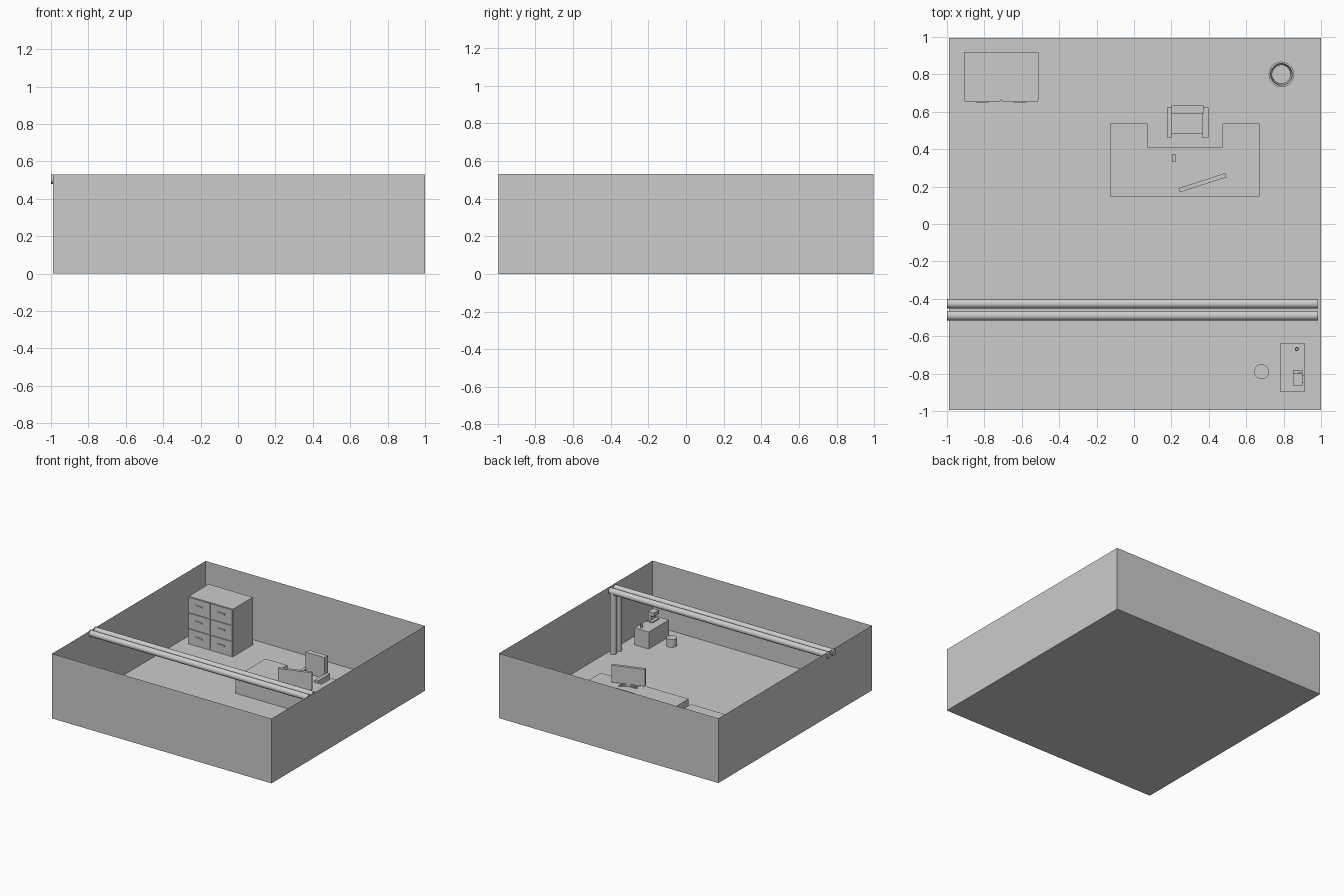
import bpy, bmesh, math
from mathutils import Matrix, Vector

if "Cube" in bpy.data.objects:
    bpy.data.objects.remove(bpy.data.objects["Cube"])


def mesh_object(name, bm, smooth=False):
    bmesh.ops.recalc_face_normals(bm, faces=bm.faces)
    me = bpy.data.meshes.new(name)
    bm.to_mesh(me)
    bm.free()
    ob = bpy.data.objects.new(name, me)
    bpy.context.collection.objects.link(ob)
    if smooth:
        bpy.ops.object.select_all(action='DESELECT')
        ob.select_set(True)
        bpy.context.view_layer.objects.active = ob
        bpy.ops.object.shade_smooth_by_angle()
    return ob


def box(name, x0, x1, y0, y1, z0, z1, turn=0):
    size = Matrix.Diagonal((x1 - x0, y1 - y0, z1 - z0, 1))
    centre = Matrix.Translation(((x0 + x1) / 2, (y0 + y1) / 2, (z0 + z1) / 2))
    bm = bmesh.new()
    bmesh.ops.create_cube(bm, size=1, matrix=centre @ Matrix.Rotation(turn, 4, 'Z') @ size)
    return mesh_object(name, bm)


def rod(name, a, b, r, sides=32):
    a, b = Vector(a), Vector(b)
    d = b - a
    bm = bmesh.new()
    bmesh.ops.create_cone(bm, cap_ends=True, segments=sides, radius1=r, radius2=r, depth=d.length,
                          matrix=Matrix.Translation((a + b) / 2) @ d.to_track_quat('Z', 'Y').to_matrix().to_4x4())
    return mesh_object(name, bm, True)


def lathe(name, x, y, z, profile, sides=32):
    bm = bmesh.new()
    vs = [bm.verts.new((r, 0, h)) for r, h in profile]
    es = [bm.edges.new(p) for p in zip(vs, vs[1:])]
    bmesh.ops.spin(bm, geom=vs + es, cent=(0, 0, 0), axis=(0, 0, 1), angle=math.tau, steps=sides)
    bmesh.ops.remove_doubles(bm, verts=bm.verts, dist=1e-5)
    bmesh.ops.translate(bm, verts=bm.verts, vec=(x, y, z))
    return mesh_object(name, bm, True)


def prism(name, pts, z0, z1):
    bm = bmesh.new()
    face = bm.faces.new([bm.verts.new((x, y, z0)) for x, y in pts])
    if z1 > z0:
        top = bmesh.ops.extrude_face_region(bm, geom=[face], use_keep_orig=True)['geom']
        bmesh.ops.translate(bm, verts=[v for v in top if isinstance(v, bmesh.types.BMVert)],
                            vec=(0, 0, z1 - z0))
    return mesh_object(name, bm)


# Room shell: floor and four thin walls, open above
room = box("room_shell", -0.99, 1.0, -0.995, 0.995, 0, 0.53)
bm = bmesh.new()
bm.from_mesh(room.data)
bmesh.ops.delete(bm, geom=[f for f in bm.faces if f.calc_center_median().z > 0.5], context='FACES_ONLY')
bm.to_mesh(room.data)
bm.free()

# Rug
prism("rug", [(-0.435, -0.545), (0.6, -0.545), (0.6, 0.03), (-0.435, 0.03)], 0.002, 0.002)

# Overhead pipes with drops to the floor
for i, y in enumerate((-0.426, -0.49)):
    rod(f"overhead_pipe_{i}", (-1, y, 0.505), (0.985, y, 0.505), 0.025)
    rod(f"drop_pipe_{i}", (0.955, y, 0), (0.955, y, 0.505), 0.025)

# Drawer cabinet
box("cabinet_body", -0.91, -0.51, 0.662, 0.92, 0, 0.39)
for c in range(2):
    for r in range(3):
        x, z = -0.91 + 0.2 * c, 0.13 * r
        box(f"drawer_front_{c}{r}", x + 0.003, x + 0.197, 0.654, 0.662, z + 0.004, z + 0.126)
        hx = x + 0.1
        box(f"drawer_handle_{c}{r}", hx - 0.032, hx + 0.032, 0.647, 0.655, z + 0.068, z + 0.078)

# Waste bin
lathe("waste_bin", 0.788, 0.8, 0.001, [(0, 0), (0.053, 0), (0.062, 0.15), (0.068, 0.15), (0.068, 0.16),
                                       (0.058, 0.16), (0.05, 0.006), (0, 0.006)])

# Desk with a knee notch
prism("desk", [(-0.127, 0.147), (0.671, 0.147), (0.671, 0.537), (0.472, 0.537), (0.472, 0.409),
               (0.071, 0.409), (0.071, 0.537), (-0.127, 0.537)], 0.001, 0.135)
box("keyboard", 0.251, 0.409, 0.31, 0.369, 0.135, 0.143)
box("mouse", 0.202, 0.221, 0.332, 0.374, 0.135, 0.146)

# Monitor turned on a crossed foot
turn = math.radians(18)
box("monitor_screen", 0.366 - 0.131, 0.366 + 0.131, 0.209, 0.232, 0.155, 0.295, turn)
box("monitor_neck", 0.35, 0.382, 0.213, 0.228, 0.138, 0.16, turn)
for i, (length, a) in enumerate(((0.15, 37), (0.15, 2))):
    box(f"monitor_foot_{i}", 0.366 - length / 2, 0.366 + length / 2, 0.213, 0.227, 0.135, 0.142, math.radians(a))

# Armchair
box("chair_seat", 0.204, 0.367, 0.48, 0.6, 0.001, 0.085)
box("chair_back", 0.2, 0.371, 0.591, 0.634, 0.001, 0.256)
for side, x0, x1 in (("left", 0.177, 0.204), ("right", 0.367, 0.398)):
    box(f"chair_arm_{side}", x0, x1, 0.463, 0.623, 0.001, 0.12)

# Side table, stool and coffee things
box("side_table", 0.783, 0.912, -0.898, -0.636, 0.001, 0.14)
rod("stool", (0.682, -0.79, 0.001), (0.682, -0.79, 0.065), 0.04)
box("coffee_machine_base", 0.85, 0.902, -0.863, -0.78, 0.14, 0.15)
box("coffee_machine_column", 0.876, 0.902, -0.86, -0.795, 0.15, 0.19)
box("coffee_machine_head", 0.85, 0.902, -0.863, -0.797, 0.185, 0.215)
box("coffee_machine_tank", 0.902, 0.911, -0.85, -0.81, 0.15, 0.2)
lathe("cup", 0.871, -0.669, 0.14, [(0, 0), (0.008, 0), (0.011, 0.028), (0.009, 0.028), (0.007, 0.003), (0, 0.003)], 16)
